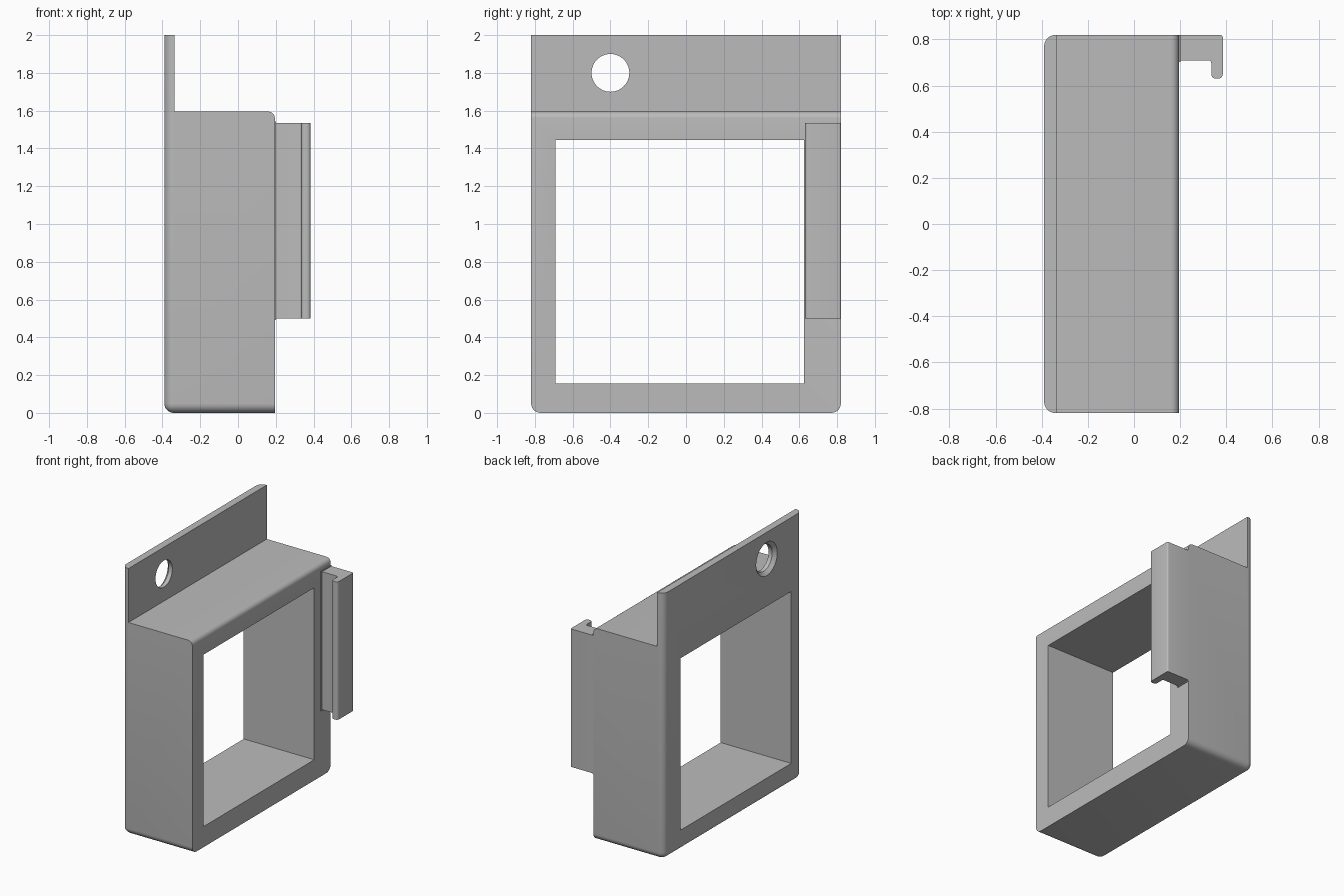
import bpy, bmesh
from math import pi, radians
from mathutils import Matrix, Vector

cube = bpy.data.objects.get("Cube")
if cube:
    bpy.data.objects.remove(cube, do_unlink=True)

grey = bpy.data.materials.new("plain grey")
grey.use_nodes = True
colour = (0.5, 0.5, 0.5, 1)
grey.diffuse_color = colour
grey.node_tree.nodes["Principled BSDF"].inputs["Base Color"].default_value = colour

BACK, FACE, SIDE = -0.39, 0.195, 0.82
SHELF, TOP = 1.595, 2.0


def make_object(name, bm):
    bmesh.ops.recalc_face_normals(bm, faces=bm.faces[:])
    mesh = bpy.data.meshes.new(name)
    bm.to_mesh(mesh)
    bm.free()
    mesh.materials.append(grey)
    obj = bpy.data.objects.new(name, mesh)
    bpy.context.collection.objects.link(obj)
    return obj


def prism(points, direction):
    """Extrude a closed outline along a direction."""
    bm = bmesh.new()
    face = bm.faces.new([bm.verts.new(p) for p in points])
    moved = bmesh.ops.extrude_face_region(bm, geom=[face])["geom"]
    verts = [v for v in moved if isinstance(v, bmesh.types.BMVert)]
    bmesh.ops.translate(bm, vec=direction, verts=verts)
    bmesh.ops.recalc_face_normals(bm, faces=bm.faces[:])
    return bm


def box(x0, x1, y0, y1, z0, z1):
    outline = [(x0, y0, z0), (x1, y0, z0), (x1, y1, z0), (x0, y1, z0)]
    return prism(outline, Vector((0, 0, z1 - z0)))


def round_edges(bm, test, radius, segments=6):
    """Round the edges whose two end points pass the test."""
    edges = [e for e in bm.edges if test(e.verts[0].co, e.verts[1].co)]
    bmesh.ops.bevel(bm, geom=edges, offset=radius, offset_type='OFFSET',
                    segments=segments, profile=0.5, affect='EDGES')


def near(a, b):
    return abs(a - b) < 1e-4


def select_only(obj):
    bpy.ops.object.select_all(action='DESELECT')
    obj.select_set(True)
    bpy.context.view_layer.objects.active = obj


def cut(obj, cutter):
    mod = obj.modifiers.new("cut", 'BOOLEAN')
    mod.operation, mod.solver, mod.object = 'DIFFERENCE', 'EXACT', cutter
    select_only(obj)
    bpy.ops.object.modifier_apply(modifier=mod.name)
    bpy.data.objects.remove(cutter, do_unlink=True)


def smooth(obj):
    select_only(obj)
    bpy.ops.object.shade_smooth_by_angle(angle=radians(30))


# Frame with its upright mounting tab, from one side profile
side = [(BACK, 0), (FACE, 0), (FACE, SHELF), (-0.335, SHELF), (-0.335, TOP), (BACK, TOP)]
bm = prism([(x, -SIDE, z) for x, z in side], Vector((0, 2 * SIDE, 0)))


def back_or_bottom(a, b):
    at_back = near(a.x, BACK) and near(b.x, BACK)
    at_bottom = near(a.z, 0) and near(b.z, 0)
    upright = at_back and near(a.y, b.y)
    along_x = at_bottom and near(a.y, b.y)
    return upright or along_x or (at_back and at_bottom)


def shelf_lip(a, b):
    return all(near(p.x, FACE) and near(p.z, SHELF) for p in (a, b))


round_edges(bm, shelf_lip, 0.035)
round_edges(bm, back_or_bottom, 0.05)
frame = make_object("frame", bm)

# Rectangular opening right through the frame
cut(frame, make_object("opening_cutter", box(-1, 1, -0.69, 0.625, 0.155, 1.445)))


# Countersunk screw hole in the tab
def hole_cutter(name, x0, x1, r0, r1):
    bm = bmesh.new()
    place = Matrix.Translation(((x0 + x1) / 2, -0.4, 1.8)) @ Matrix.Rotation(pi / 2, 4, 'Y')
    bmesh.ops.create_cone(bm, cap_ends=True, segments=48, radius1=r0, radius2=r1,
                          depth=x1 - x0, matrix=place)
    return make_object(name, bm)


cut(frame, hole_cutter("hole_cutter", -0.5, -0.2, 0.1, 0.1))
cut(frame, hole_cutter("countersink_cutter", BACK - 0.005, BACK + 0.025, 0.13, 0.1))
smooth(frame)

# Hooked clip on the side wall
hook = [(FACE, 0.71), (0.335, 0.71), (0.335, 0.63), (0.385, 0.63), (0.385, SIDE), (FACE, SIDE)]
bm = prism([(x, y, 0.5) for x, y in hook], Vector((0, 0, 1.035)))
round_edges(bm, lambda a, b: near(a.y, 0.63) and near(b.y, 0.63) and near(a.x, b.x), 0.02, 5)
round_edges(bm, lambda a, b: near(a.x, b.x) and near(a.y, b.y)
            and near(a.x, 0.335) and near(a.y, 0.71), 0.012, 4)
round_edges(bm, lambda a, b: near(a.x, b.x) and near(a.y, b.y)
            and near(a.x, 0.385) and near(a.y, SIDE), 0.01, 4)
smooth(make_object("hook_clip", bm))

# Slight thickening where the clip meets the wall
make_object("clip_root", box(FACE - 0.01, FACE + 0.006, 0.702, SIDE - 0.001, 0.492, 1.543))
